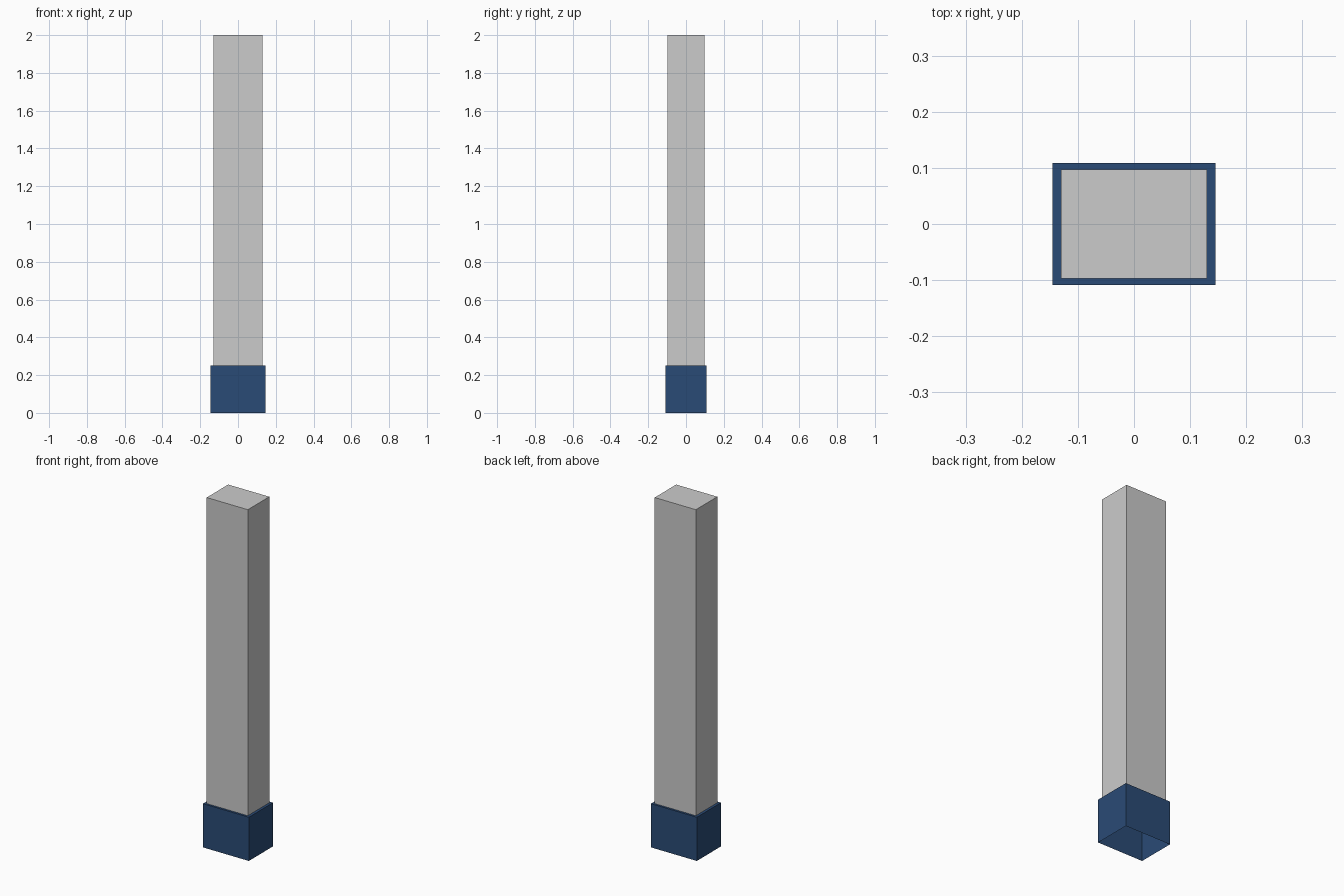
import bpy
import bmesh

if "Cube" in bpy.data.objects:
    bpy.data.objects.remove(bpy.data.objects["Cube"])


def open_box(name, hx, hy, z0, z1, inset=None):
    """Box shell with an open bottom; inset = (hx, hy) leaves a hole in the top."""
    bm = bmesh.new()

    def ring(a, b, z):
        return [bm.verts.new((sx * a, sy * b, z))
                for sx, sy in ((-1, -1), (1, -1), (1, 1), (-1, 1))]

    def bridge(lower, upper):
        for i in range(4):
            j = (i + 1) % 4
            bm.faces.new((lower[i], lower[j], upper[j], upper[i]))

    top = ring(hx, hy, z1)
    bridge(ring(hx, hy, z0), top)
    if inset:
        bridge(top, ring(*inset, z1))
    else:
        bm.faces.new(top)
    mesh = bpy.data.meshes.new(name)
    bm.to_mesh(mesh)
    bm.free()
    obj = bpy.data.objects.new(name, mesh)
    bpy.context.collection.objects.link(obj)
    return obj


POST = (0.13, 0.097)
JOIN = 0.25

# Grey post rising from the sleeve
open_box("post", *POST, JOIN, 2.0)

# Blue hollow foot sleeve, open underneath, with a narrow ledge on top
sleeve = open_box("foot_sleeve", 0.145, 0.109, 0.0, JOIN, POST)
blue = bpy.data.materials.new("blue")
blue.diffuse_color = (0.023, 0.07, 0.18, 1)
blue.use_nodes = True
blue.node_tree.nodes["Principled BSDF"].inputs["Base Color"].default_value = blue.diffuse_color
sleeve.data.materials.append(blue)
